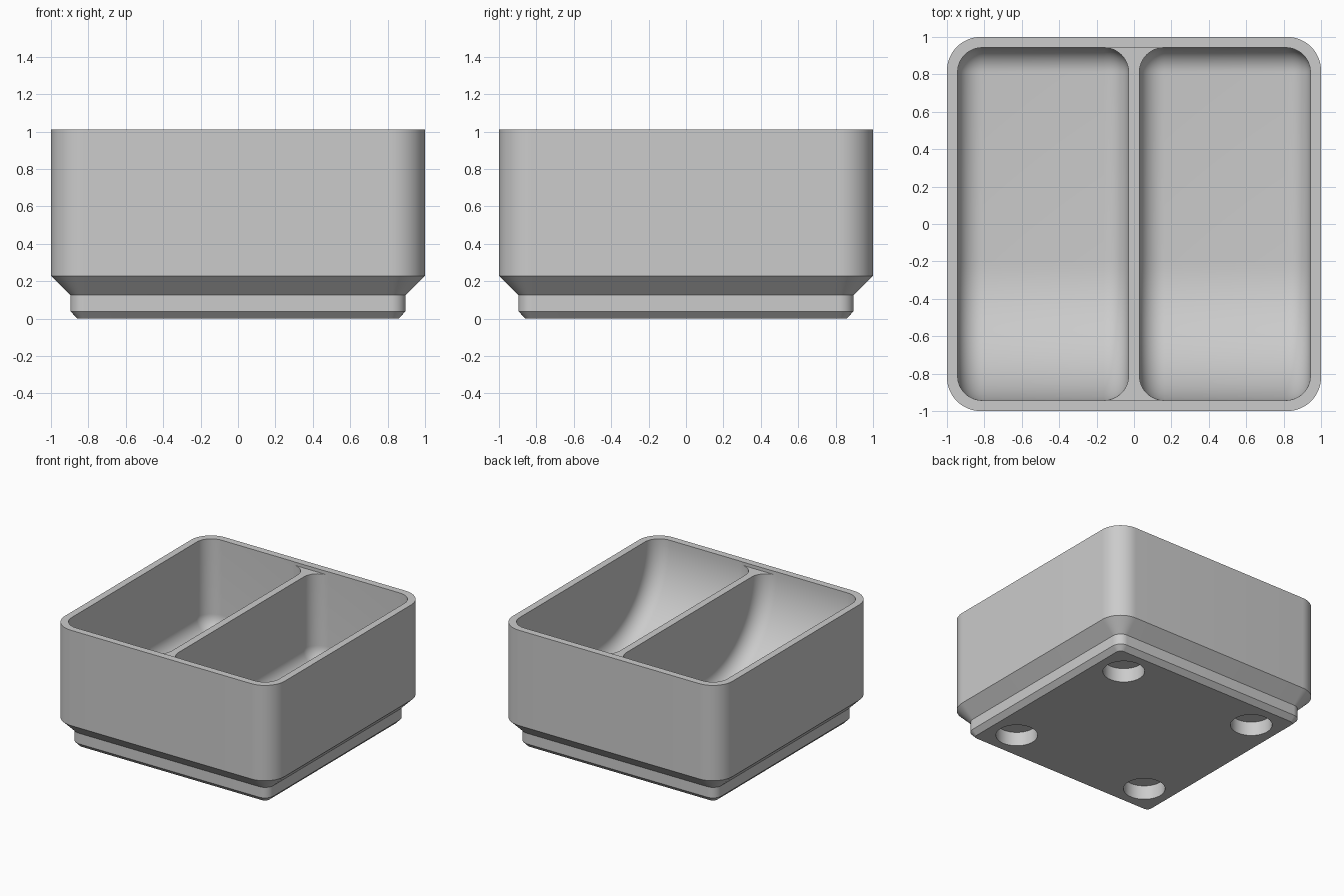
import bpy, bmesh, math

if "Cube" in bpy.data.objects:
    bpy.data.objects.remove(bpy.data.objects["Cube"])

TOP, FLOOR = 1.012, 0.262
IN, DIV, R = 0.943, 0.029, 0.133     # inner wall position, half divider, cavity fillet radius
SCOOP = 0.735                        # radius of the curved front ramp

grey = bpy.data.materials.new("light grey")
grey.diffuse_color = (0.6, 0.6, 0.6, 1)
grey.use_nodes = True
grey.node_tree.nodes["Principled BSDF"].inputs["Base Color"].default_value = grey.diffuse_color


def loft(name, rings):
    """Skin a stack of equal-length closed rings and cap both ends."""
    bm = bmesh.new()
    loops = [[bm.verts.new(p) for p in ring] for ring in rings]
    n = len(loops[0])
    for a, b in zip(loops, loops[1:]):
        for i in range(n):
            bm.faces.new((a[i], a[(i + 1) % n], b[(i + 1) % n], b[i]))
    bm.faces.new(loops[0][::-1])
    bm.faces.new(loops[-1])
    bmesh.ops.recalc_face_normals(bm, faces=bm.faces)
    me = bpy.data.meshes.new(name)
    bm.to_mesh(me)
    bm.free()
    ob = bpy.data.objects.new(name, me)
    me.materials.append(grey)
    bpy.context.collection.objects.link(ob)
    return ob


def rounded_ring(h, r, z, n=16):
    pts = []
    for q, (sx, sy) in enumerate([(1, 1), (-1, 1), (-1, -1), (1, -1)]):
        for i in range(n + 1):
            a = math.pi / 2 * (q + i / n)
            pts.append((sx * (h - r) + r * math.cos(a), sy * (h - r) + r * math.sin(a), z))
    return pts


def scoop_ring(x, d):
    """Side outline of a compartment, shrunk inwards by d."""
    pts = [(x, IN - d, TOP + 0.2), (x, -IN + d, TOP + 0.2)]
    for cy, r, start, n in ((-IN + SCOOP, SCOOP, math.pi, 32), (IN - R, R, 1.5 * math.pi, 12)):
        for i in range(n + 1):
            a = start + math.pi / 2 * i / n
            pts.append((x, cy + (r - d) * math.cos(a), FLOOR + r + (r - d) * math.sin(a)))
    return pts


def cut(target, cutter):
    mod = target.modifiers.new("cut", 'BOOLEAN')
    mod.operation, mod.solver, mod.object = 'DIFFERENCE', 'EXACT', cutter
    bpy.context.view_layer.objects.active = target
    bpy.ops.object.modifier_apply(modifier=mod.name)
    bpy.data.objects.remove(cutter)


# Outer shell with stepped, chamfered foot: (half size, corner radius, height)
bin_body = loft("storage_bin", [rounded_ring(h, r, z) for h, r, z in [
    (0.858, 0.039, 0), (0.896, 0.077, 0.039), (0.896, 0.077, 0.126),
    (1.0, 0.181, 0.229), (1.0, 0.181, TOP)]])

# Two compartments with every edge rounded and a curved front ramp
for side in (-1, 1):
    cx, hx = side * (IN + DIV) / 2, (IN - DIV) / 2
    section = []
    for i in range(13):
        a = math.pi / 2 * i / 12
        section.append((hx - R * (1 - math.sin(a)), (R - 0.003) * (1 - math.cos(a))))
    rings = [scoop_ring(cx - x, d) for x, d in section[::-1]]
    rings += [scoop_ring(cx + x, d) for x, d in section]
    cut(bin_body, loft("compartment", rings))

# Divider sits slightly below the rim
w = 0.145
notch = loft("divider_step", [[(sx * w, sy * (IN - 0.002), z) for sx, sy in ((1, 1), (-1, 1), (-1, -1), (1, -1))]
                              for z in (TOP - 0.027, TOP + 0.3)])
cut(bin_body, notch)

# Four round pockets in the underside
for x in (-0.627, 0.627):
    for y in (-0.627, 0.627):
        pocket = loft("pocket", [[(x + 0.157 * math.cos(t * math.pi / 24), y + 0.157 * math.sin(t * math.pi / 24), z)
                                  for t in range(48)] for z in (-0.1, 0.116)])
        cut(bin_body, pocket)

bpy.ops.object.select_all(action='DESELECT')
bin_body.select_set(True)
bpy.context.view_layer.objects.active = bin_body
bpy.ops.object.shade_smooth_by_angle(angle=math.radians(25))
